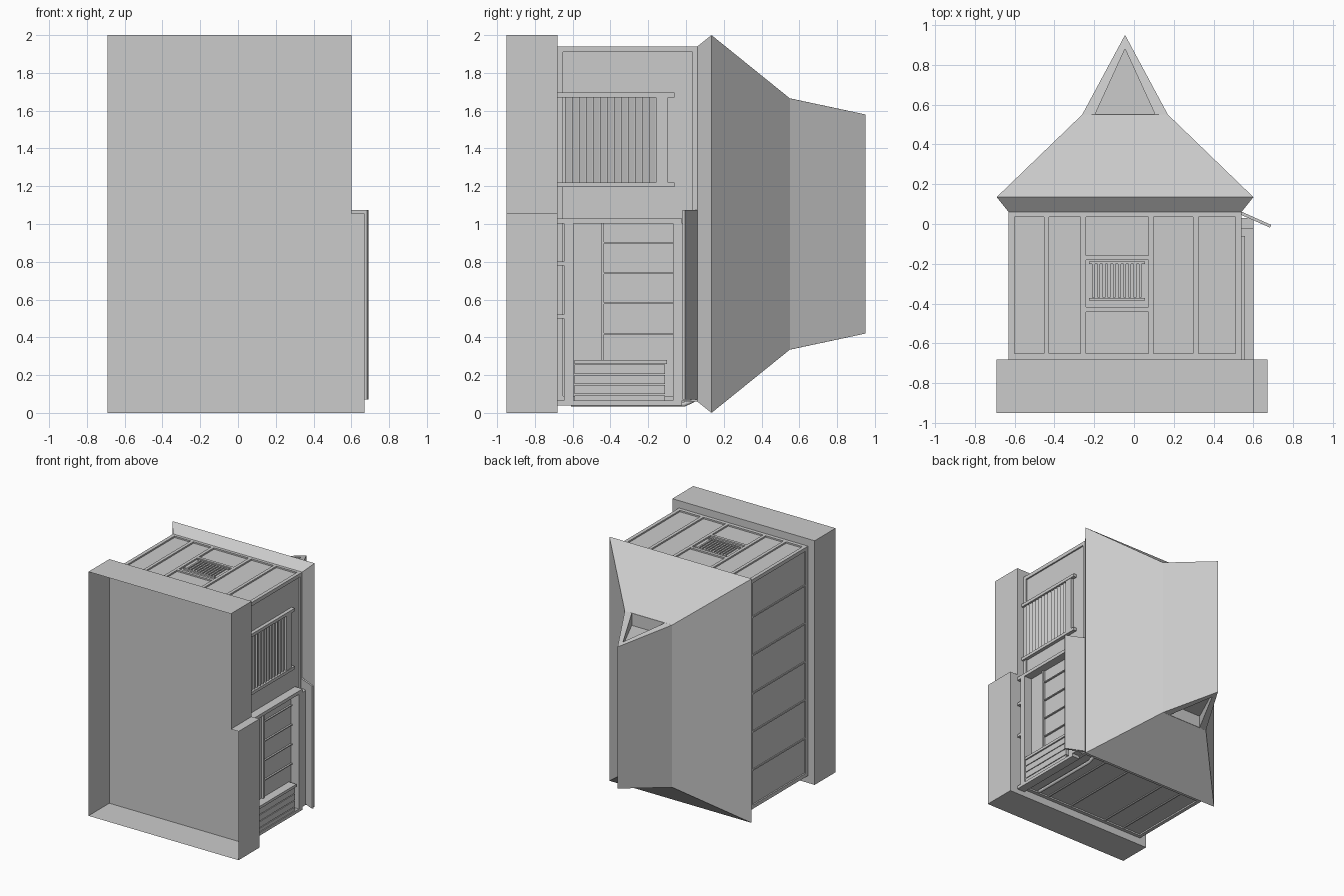
import bpy, bmesh, math
from mathutils import Vector

if "Cube" in bpy.data.objects:
    bpy.data.objects.remove(bpy.data.objects["Cube"])


def mesh(name, verts, faces):
    me = bpy.data.meshes.new(name)
    me.from_pydata(verts, [], faces)
    bm = bmesh.new()
    bm.from_mesh(me)
    bmesh.ops.recalc_face_normals(bm, faces=bm.faces)
    bm.to_mesh(me)
    bm.free()
    ob = bpy.data.objects.new(name, me)
    bpy.context.collection.objects.link(ob)
    return ob


def prism(name, a, b):
    """Solid between two matching loops of points."""
    n = len(a)
    sides = [(i, (i + 1) % n, n + (i + 1) % n, n + i) for i in range(n)]
    return mesh(name, a + b, sides + [tuple(range(n)), tuple(range(n, 2 * n))])


def box(name, x, y, z):
    def ring(zz):
        return [(x[0], y[0], zz), (x[1], y[0], zz), (x[1], y[1], zz), (x[0], y[1], zz)]
    return prism(name, ring(z[0]), ring(z[1]))


def rod(name, pts, r):
    cu = bpy.data.curves.new(name, 'CURVE')
    cu.dimensions = '3D'
    cu.bevel_depth, cu.bevel_resolution, cu.use_fill_caps = r, 1, True
    sp = cu.splines.new('POLY')
    sp.points.add(len(pts) - 1)
    for p, q in zip(sp.points, pts):
        p.co = (*q, 1)
    ob = bpy.data.objects.new(name, cu)
    bpy.context.collection.objects.link(ob)


# Hollow foundation skirt, open on the -y side, wider below the bay
outline = [(-.69, 0), (.67, 0), (.67, 1.055), (.60, 1.055), (.60, 2), (-.69, 2)]
n = len(outline)
mesh("foundation_skirt",
     [(x, -.95, z) for x, z in outline] + [(x, -.68, z) for x, z in outline],
     [(i, (i + 1) % n, n + (i + 1) % n, n + i) for i in range(n)] + [tuple(range(n, 2 * n))])

# Wall core, with trim bands running round it at top and bottom
X0, X1, Z0, Z1, D = -.63, .54, .06, 1.94, .012
box("wall_core", (X0 + D, X1 - D), (-.68, .06), (Z0 + D, Z1 - D))
for i, (y0, y1) in enumerate([(-.68, -.65), (.035, .06)]):
    box(f"trim_band_{i}", (X0, X1), (y0, y1), (Z0, Z1))
for i, x in enumerate((X0, X1 - .03)):
    for j, z in enumerate((Z0, Z1 - .03)):
        box(f"corner_board_{i}{j}", (x, x + .03), (-.68, .06), (z, z + .03))

# Battens on the long wall and on both end walls
for i in range(1, 6):
    z = Z0 + i * (Z1 - Z0) / 6
    box(f"side_batten_{i}", (X0 + .004, X0 + .03), (-.65, .035), (z - .006, z + .006))
for i, x in enumerate((-.44, -.255, .085, .31)):
    box(f"end_batten_{i}", (x - .013, x + .013), (-.65, .035), (Z1 - .03, Z1))
    box(f"far_end_batten_{i}", (x - .006, x + .006), (-.65, .035), (Z0 + .004, Z0 + .03))

# Louvred vent on the end wall
for i, y in enumerate((-.43, -.17)):
    box(f"vent_rail_{i}", (-.25, .08), (y - .012, y + .012), (Z1 - .03, Z1))
for i in range(10):
    x = -.21 + i * .026
    box(f"vent_slat_{i}", (x, x + .014), (-.37, -.2), (Z1 - .02, Z1 - .003))
for i, y in enumerate((-.385, -.2)):
    box(f"vent_frame_{i}", (-.225, .055), (y, y + .012), (Z1 - .02, Z1))

# Flared roof: soffit, hip slopes, then a short steep gable at each end
C = -.045
H, R = 1.17 / 2, 1.0


def level(hx, y, z0, z1):
    return [(C - hx, y, z0), (C + hx, y, z0), (C + hx, y, z1), (C - hx, y, z1)]


verts = level(.585, .06, .06, 1.94) + level(.645, .135, 0, 2) + level(.215, .55, .335, 1.665)
verts += [(C, .95, .42), (C, .95, 1.58)]
faces = [(0, 1, 2, 3)]
for k in (0, 4):
    faces += [(k + i, k + (i + 1) % 4, k + 4 + (i + 1) % 4, k + 4 + i) for i in range(4)]
faces += [(9, 10, 13, 12), (11, 8, 12, 13)]
# recessed triangle in each gable
for a, b, tip, s, zb in ((8, 9, 12, -1, .335), (11, 10, 13, 1, 1.665)):
    k = len(verts)
    tri = [(C - .15, .552, zb), (C + .15, .552, zb), (C, .88, zb - s * .07)]
    verts += tri + [(x, y, zb - s * .1) for x, y, z in tri]
    faces += [(a, b, k + 1, k), (b, tip, k + 2, k + 1), (tip, a, k, k + 2), (k + 3, k + 4, k + 5)]
    faces += [(k + i, k + (i + 1) % 3, k + 3 + (i + 1) % 3, k + 3 + i) for i in range(3)]
mesh("roof", verts, faces)

# Sloping awning over the bay
prism("awning", [(.54, .062, .07), (.69, -.005, .07), (.683, -.018, .07), (.54, .045, .07)],
      [(.54, .062, 1.075), (.69, -.005, 1.075), (.683, -.018, 1.075), (.54, .045, 1.075)])

# Bay frame around the recessed porch
box("bay_upper_beam", (.53, .60), (-.68, -.02), (1.003, 1.03))
box("bay_lower_beam", (.53, .60), (-.68, -.02), (.04, .065))
box("bay_head", (.53, .60), (-.07, .03), (.065, 1.003))
box("bay_deck", (.53, .60), (-.645, -.595), (.05, 1.003))
for i, z in enumerate((.50, .78)):
    box(f"deck_stub_{i}", (.53, .60), (-.68, -.61), (z, z + .022))

# Boarded recess wall and slatted bin
for i, z in enumerate((.42, .58, .74, .9)):
    box(f"recess_batten_{i}", (.52, .542), (-.44, -.07), (z - .004, z + .004))
box("recess_post", (.52, .545), (-.45, -.435), (.28, 1.003))
for i in range(4):
    z = .045 + i * .054
    box(f"bin_slat_{i}", (.53, .592), (-.59, -.11), (z, z + .048))
box("bin_lid", (.53, .60), (-.59, -.1), (.258, .28))

# Roller shutter with side rails and top box
for i, z in enumerate((1.195, 1.67)):
    box(f"shutter_rail_{i}", (.52, .557), (-.68, -.06), (z, z + .025))
box("shutter_box", (.52, .553), (-.16, -.095), (1.22, 1.67))
for i in range(13):
    y = -.64 + i * .037
    prism(f"shutter_slat_{i}",
          [(.52, y, 1.22), (.546, y, 1.22), (.533, y + .034, 1.22), (.52, y + .034, 1.22)],
          [(.52, y, 1.67), (.546, y, 1.67), (.533, y + .034, 1.67), (.52, y + .034, 1.67)])

# Downpipe on the end wall
rod("downpipe", [(.44, -.61, .045), (.44, -.01, .045), (.44, .04, .068)], .014)
